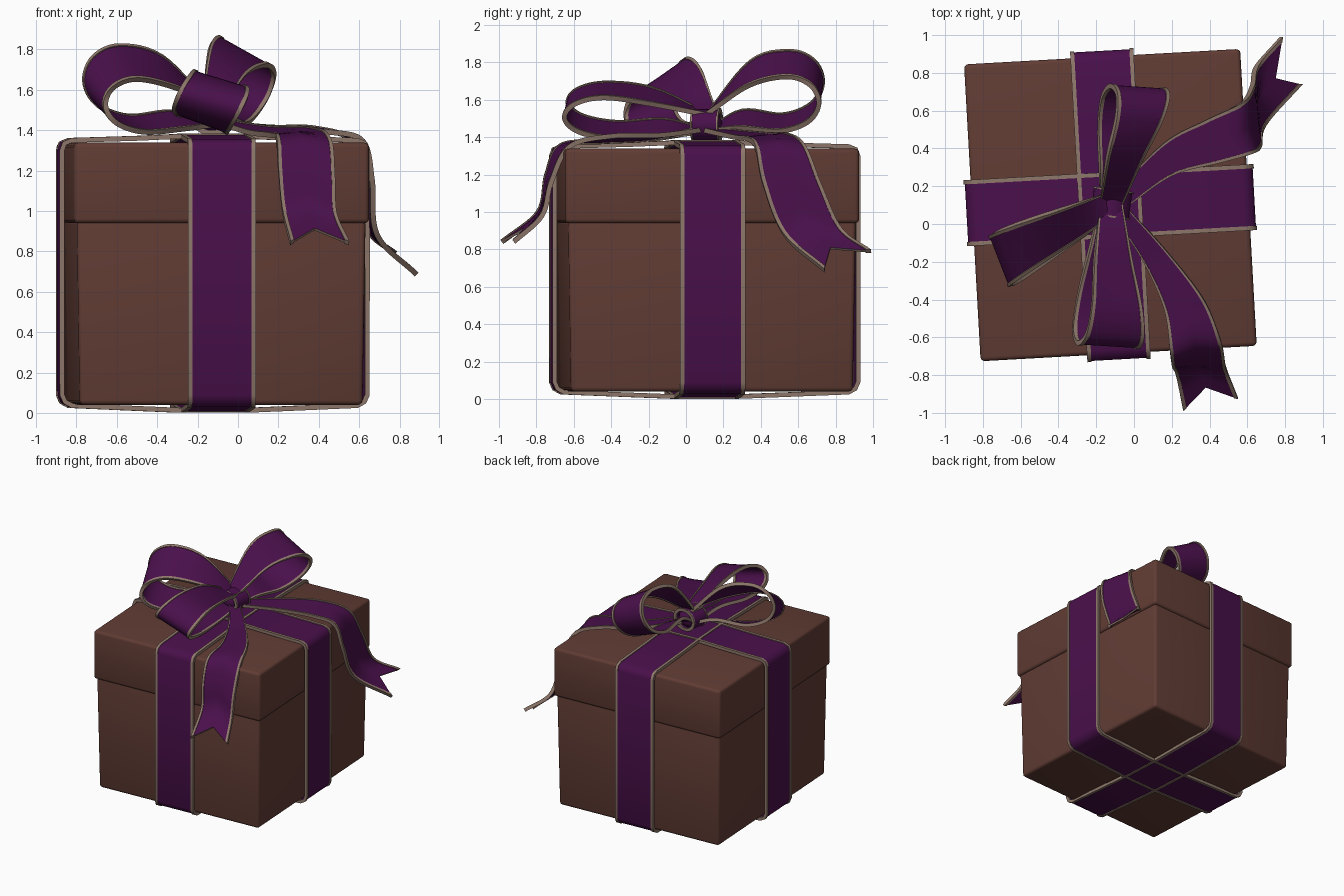
import bpy, bmesh, math
from mathutils import Vector, Matrix

if "Cube" in bpy.data.objects:
    bpy.data.objects.remove(bpy.data.objects["Cube"])


def material(name, rgb):
    m = bpy.data.materials.new(name)
    m.diffuse_color = (*rgb, 1)
    m.use_nodes = True
    m.node_tree.nodes["Principled BSDF"].inputs["Base Color"].default_value = m.diffuse_color
    return m


BROWN = material("brown card", (0.118, 0.045, 0.034))
PURPLE = material("purple ribbon", (0.067, 0.005, 0.070))
TAUPE = material("taupe trim", (0.27, 0.185, 0.145))

CENTRE = Vector((-0.125, 0.10, 0))
TURN = Matrix.Translation(CENTRE) @ Matrix.Rotation(math.radians(3.2), 4, 'Z')


def finish(bm, name, mats, angle=40):
    bmesh.ops.recalc_face_normals(bm, faces=bm.faces)
    me = bpy.data.meshes.new(name)
    bm.to_mesh(me)
    bm.free()
    for m in mats:
        me.materials.append(m)
    ob = bpy.data.objects.new(name, me)
    bpy.context.collection.objects.link(ob)
    bpy.ops.object.select_all(action='DESELECT')
    ob.select_set(True)
    bpy.context.view_layer.objects.active = ob
    bpy.ops.object.shade_smooth_by_angle(angle=math.radians(angle))
    return ob


def carton(name, hx, hy, z0, z1, taper):
    """Rounded box, slightly narrower at the bottom."""
    bm = bmesh.new()
    bmesh.ops.create_cube(bm, size=2)
    for v in bm.verts:
        k = taper if v.co.z < 0 else 1
        v.co = Vector((v.co.x * hx * k, v.co.y * hy * k, z1 if v.co.z > 0 else z0))
    bmesh.ops.bevel(bm, geom=bm.edges[:], offset=0.022, segments=3, profile=0.5, affect='EDGES')
    bm.transform(TURN)
    return finish(bm, name, [BROWN])


def spline(pts, t):
    """Catmull-Rom point on an open path, t in 0..1."""
    n = len(pts) - 1
    i = min(int(t * n), n - 1)
    f = t * n - i
    b, c = pts[i], pts[i + 1]
    a = pts[i - 1] if i > 0 else 2 * b - c
    d = pts[i + 2] if i + 2 <= n else 2 * c - b
    return 0.5 * (2 * b + (c - a) * f + (2 * a - 5 * b + 4 * c - d) * f * f
                  + (3 * b - a - 3 * c + d) * f ** 3)


def ribbon(name, left, right, steps=48, closed=False, notch=0.0, trim=0.13, thick=0.007):
    """Solid ribbon between two edge paths, with thicker taupe trims."""
    left, right = [Vector(p) for p in left], [Vector(p) for p in right]
    c, tb = 1 - trim, thick + 0.006
    cols = [(-1, tb), (-c, tb), (-c, thick), (0, thick), (c, thick), (c, tb), (1, tb)]

    def at(t, s):
        return spline(left, t) * (1 - s) / 2 + spline(right, t) * (1 + s) / 2

    bm, rows = bmesh.new(), []
    n = len(left)
    count = n if closed else steps + 1
    for r in range(count):
        row = []
        for s, h in cols:
            if closed:
                mid = [(l + q) / 2 for l, q in zip(left, right)]
                p = left[r] * (1 - s) / 2 + right[r] * (1 + s) / 2
                tan = (mid[(r + 1) % n] - mid[r]).normalized() + (mid[r] - mid[r - 1]).normalized()
                across = right[r] - left[r]
            else:
                t = r / steps * (1 - notch * (1 - abs(s)))
                p = at(t, s)
                lo, hi = max(t - 0.01, 0), min(t + 0.01, 1)
                tan = at(hi, s) - at(lo, s)
                across = at(t, 1) - at(t, -1)
            nor = tan.cross(across).normalized() * h
            row.append((bm.verts.new(p + nor), bm.verts.new(p - nor)))
        rows.append(row)
    last = len(cols) - 1
    for r in range(count if closed else count - 1):
        a, b = rows[r], rows[(r + 1) % count]
        for i in range(last):
            m = 0 if 2 <= i <= 3 else 1
            for k in (0, 1):
                bm.faces.new((a[i][k], a[i + 1][k], b[i + 1][k], b[i][k])).material_index = m
        for i in (0, last):
            bm.faces.new((a[i][0], a[i][1], b[i][1], b[i][0])).material_index = 1
    if not closed:
        for row in (rows[0], rows[-1]):
            for i in range(last):
                f = bm.faces.new((row[i][0], row[i + 1][0], row[i + 1][1], row[i][1]))
                f.material_index = 1
    return finish(bm, name, [PURPLE, TAUPE], 50)


def wrap(name, half, width, along_x):
    """Band round the whole box, bulging a little over top and bottom."""
    quarter = [(half - 0.015, 0.055), (half, 0.09), (half, 0.7), (half, 1.30),
               (half - 0.012, 1.335), (half - 0.05, 1.35), (half * 0.5, 1.36), (0.12, 1.372)]
    under = [(-half * 0.5, 0.022), (-0.17, 0.013), (0.17, 0.013), (half * 0.5, 0.022), (half - 0.05, 0.036)]
    path = quarter + [(-u, z) for u, z in reversed(quarter)] + [(0.05 - half, 0.036)] + under

    def edge(s):
        return [TURN @ Vector((u, s, z) if along_x else (s, u, z)) for u, z in path]
    ribbon(name, edge(-width), edge(width), closed=True, thick=0.006)


# Box and lid
carton("box_body", 0.716, 0.77, 0.04, 0.955, 0.98)
carton("box_lid", 0.732, 0.787, 0.94, 1.338, 1.0)

# Ribbons round the box
wrap("wrap_side_to_side", 0.757, 0.175, True)
wrap("wrap_front_to_back", 0.812, 0.168, False)

# Bow loops: one teardrop profile, stretched to each edge's tip and height
KNOT = Vector((-0.12, 0.11, 0))
TEAR = [(0.0, None), (0.3, 0.06), (0.65, 0.0), (0.9, 0.17), (1.0, 0.5),
        (0.93, 0.84), (0.72, 1.0), (0.38, 0.84), (0.0, None)]


def loop_edge(start, tip, low, high, lean):
    out = []
    for i, (u, h) in enumerate(TEAR):
        if h is None:
            h, z = 0.5, 1.43 if i == 0 else 1.52
        else:
            z = low + h * (high - low)
        k = u * (h - 0.5)
        out.append((start[0] + u * (tip[0] - start[0]) + k * lean[0],
                    start[1] + u * (tip[1] - start[1]) + k * lean[1], z))
    return out


def bow_loop(name, a, b, lean):
    """a and b are (tip x, tip y, lowest z, highest z) of the two edges."""
    side = Vector((b[0] - a[0], b[1] - a[1], 0)).normalized() * 0.06
    pa, pb = KNOT - side, KNOT + side
    ribbon(name, loop_edge(pa, a[:2], *a[2:], lean), loop_edge(pb, b[:2], *b[2:], lean))


bow_loop("bow_loop_left", (-0.76, -0.06, 1.47, 1.82), (-0.655, -0.33, 1.39, 1.65), (0, 0.03))
bow_loop("bow_loop_front", (-0.30, -0.63, 1.48, 1.69), (0.02, -0.65, 1.39, 1.61), (0.12, 0))
bow_loop("bow_loop_back", (-0.13, 0.73, 1.52, 1.86), (0.16, 0.71, 1.43, 1.72), (0.13, 0))

# Hanging tails with notched ends
ribbon("tail_front",
       [(-0.11, 0.04, 1.44), (0.05, -0.2, 1.39), (0.16, -0.45, 1.375), (0.19, -0.67, 1.355),
        (0.20, -0.745, 1.2), (0.22, -0.79, 1.0), (0.26, -0.985, 0.84)],
       [(-0.05, 0.10, 1.44), (0.17, -0.14, 1.41), (0.37, -0.4, 1.405), (0.46, -0.62, 1.35),
        (0.48, -0.72, 1.16), (0.49, -0.77, 0.98), (0.55, -0.92, 0.84)], notch=0.08)
ribbon("tail_right",
       [(-0.05, 0.08, 1.44), (0.2, 0.255, 1.40), (0.46, 0.325, 1.39), (0.62, 0.37, 1.345),
        (0.665, 0.41, 1.15), (0.69, 0.52, 0.88), (0.885, 0.74, 0.685)],
       [(-0.11, 0.16, 1.44), (0.16, 0.43, 1.415), (0.38, 0.55, 1.41), (0.565, 0.64, 1.345),
        (0.625, 0.73, 1.13), (0.65, 0.84, 0.9), (0.78, 0.99, 0.79)], notch=0.08)

# Knot: a short band round a solid core
KNOT_TURN = Matrix.Translation((KNOT.x, KNOT.y, 1.465)) @ Matrix.Rotation(math.radians(-8), 4, 'Z')
ring = [(0.095 * math.cos(a), 0.078 * math.sin(a)) for a in (i * math.tau / 24 for i in range(24))]
ribbon("knot_band", [KNOT_TURN @ Vector((x, -0.075, z)) for x, z in ring],
       [KNOT_TURN @ Vector((x, 0.075, z)) for x, z in ring], closed=True)
bm = bmesh.new()
bmesh.ops.create_uvsphere(bm, u_segments=20, v_segments=12, radius=1)
bm.transform(KNOT_TURN @ Matrix.Diagonal((0.09, 0.085, 0.078, 1)))
finish(bm, "knot_core", [PURPLE])
